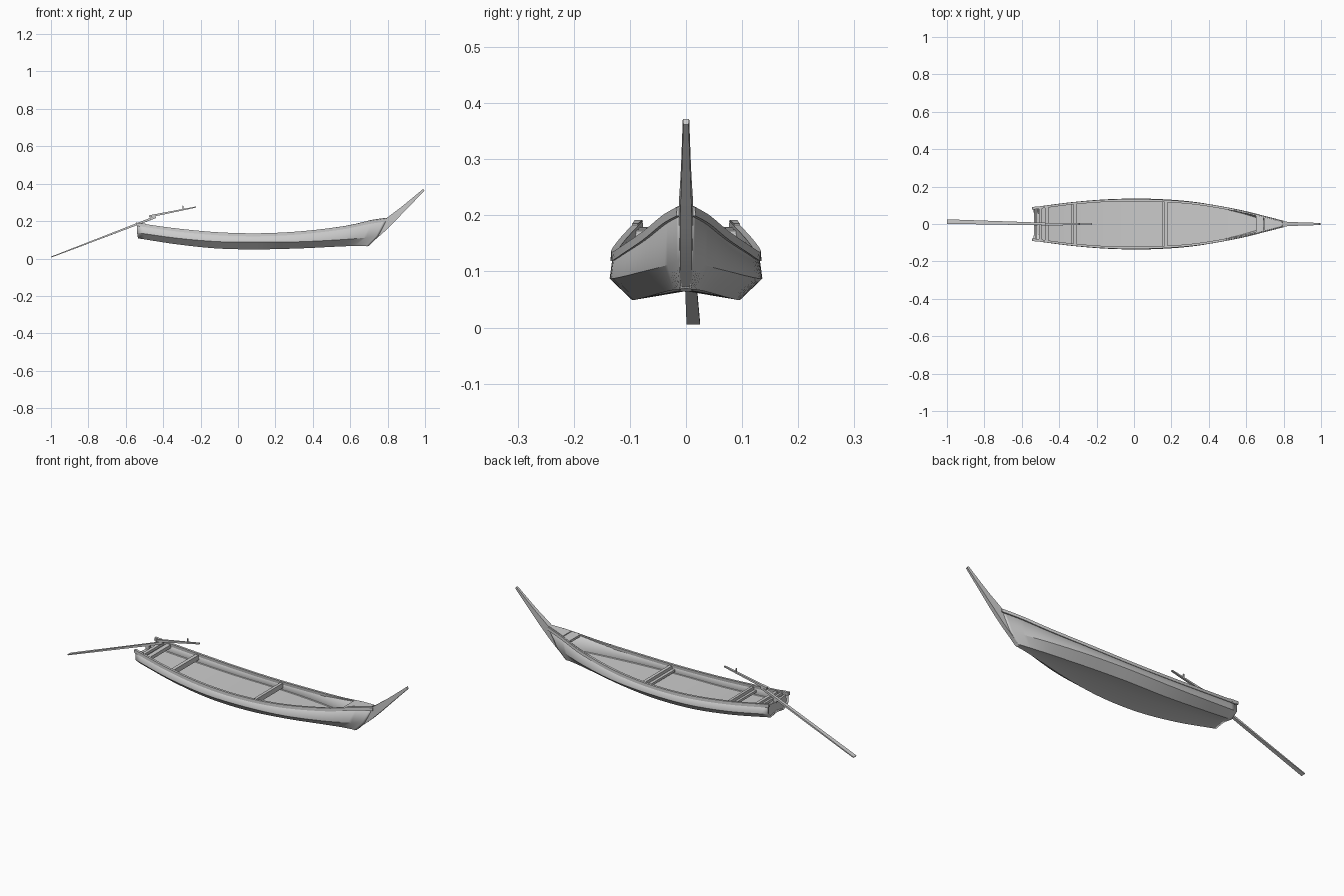
import bpy, bmesh, math
from mathutils import Vector

cube = bpy.data.objects.get("Cube")
if cube:
    bpy.data.objects.remove(cube)

wood = bpy.data.materials.new("grey_wood")
wood.use_nodes = True
GREY = (0.6, 0.6, 0.6, 1)
wood.diffuse_color = GREY
wood.node_tree.nodes["Principled BSDF"].inputs["Base Color"].default_value = GREY


def make_object(name, verts, faces, smooth=None):
    mesh = bpy.data.meshes.new(name)
    mesh.from_pydata([tuple(v) for v in verts], [], faces)
    bm = bmesh.new()
    bm.from_mesh(mesh)
    bmesh.ops.recalc_face_normals(bm, faces=bm.faces)
    bm.to_mesh(mesh)
    bm.free()
    mesh.materials.append(wood)
    obj = bpy.data.objects.new(name, mesh)
    bpy.context.collection.objects.link(obj)
    if smooth:
        bpy.ops.object.select_all(action='DESELECT')
        obj.select_set(True)
        bpy.context.view_layer.objects.active = obj
        bpy.ops.object.shade_smooth_by_angle(angle=math.radians(smooth))
    return obj


def loft(name, sections, closed=True, smooth=25):
    """Skin matching cross-sections; closed ones are capped at both ends."""
    n = len(sections[0])
    verts = [v for s in sections for v in s]
    faces = []
    for i in range(len(sections) - 1):
        for j in range(n if closed else n - 1):
            k = (j + 1) % n
            faces.append((i * n + j, i * n + k, (i + 1) * n + k, (i + 1) * n + j))
    if closed:
        faces.append(tuple(range(n)))
        faces.append(tuple(range(len(verts) - n, len(verts))))
    return make_object(name, verts, faces, smooth)


def spline(points, steps=6):
    """Catmull-Rom samples through the control points."""
    p = [Vector(q) for q in points]
    p = [2 * p[0] - p[1]] + p + [2 * p[-1] - p[-2]]
    out = []
    for i in range(1, len(p) - 2):
        a, b, c, d = p[i - 1:i + 3]
        for s in range(steps):
            t = s / steps
            out.append((2 * b + (c - a) * t + (2 * a - 5 * b + 4 * c - d) * t ** 2
                        + (3 * b - a - 3 * c + d) * t ** 3) / 2)
    return out + [p[-2]]


def at(line, x):
    """Point of a sampled line at a given x."""
    for a, b in zip(line, line[1:]):
        if x <= b.x:
            return a.lerp(b, (x - a.x) / (b.x - a.x))
    return line[-1]


def mirror(v):
    return Vector((v.x, -v.y, v.z))


def prism(name, outline, half_width):
    """Extrude a side outline of (x, z) points across the boat."""
    return loft(name, [[Vector((x, y, z)) for x, z in outline]
                       for y in (-half_width, half_width)], smooth=None)


def cross_beam(name, x, width, drop, depth):
    """Beam from side to side, its top a little under the sheer."""
    sections = []
    for px in (x - width / 2, x + width / 2):
        p = at(sheer, px)
        y, z = p.y - 0.004, p.z - drop
        sections.append([Vector((px, sy * y, sz)) for sy, sz in
                         ((-1, z), (1, z), (1, z - depth), (-1, z - depth))])
    return loft(name, sections, smooth=None)


def tapered_bar(name, start, end, size_a, size_b):
    """Four-sided bar whose sizes are (width, thickness) at each end."""
    start, end = Vector(start), Vector(end)
    axis = (end - start).normalized()
    side = axis.cross(Vector((0, 0, 1))).normalized()
    up = side.cross(axis)
    sections = [[c + side * (i * w / 2) + up * (j * h / 2)
                 for i, j in ((-1, -1), (1, -1), (1, 1), (-1, 1))]
                for c, (w, h) in ((start, size_a), (end, size_b))]
    return loft(name, sections, smooth=None)


# Guide lines of the left side, stern to bow
sheer = spline([(-.54, .085, .19), (-.32, .113, .16), (-.1, .128, .14), (.12, .127, .135),
                (.34, .110, .146), (.56, .072, .172), (.70, .038, .20), (.8, .012, .215)])
chine = spline([(-.54, .088, .138), (-.32, .118, .108), (-.1, .134, .09), (.12, .134, .087),
                (.34, .116, .09), (.54, .076, .1), (.67, .038, .11), (.75, .012, .12)])
bottom = spline([(-.535, .055, .108), (-.32, .08, .075), (-.1, .094, .053), (.12, .094, .049),
                 (.33, .072, .054), (.52, .04, .063), (.62, .022, .067), (.70, .01, .068)])

# Hull shell: upper strakes, lower strakes and slightly hollow bottom
sections = []
for s, c, b in zip(sheer, chine, bottom):
    keel = Vector((b.x, 0, b.z + 0.17 * b.y))
    sections.append([s, c, b, keel, mirror(b), mirror(c), mirror(s)])
hull = loft("hull", sections, closed=False)
shell = hull.modifiers.new("plank_thickness", 'SOLIDIFY')
shell.thickness = 0.007
shell.offset = -1

# Floor boards at the height of the chine
floor_line = [p for p in chine if -0.53 < p.x < 0.71]
loft("floor_boards", [[Vector((p.x, k * (p.y - 0.005), p.z)) for k in (-1, 1)]
                      for p in floor_line], closed=False)

# Rub rails along the outside of the sheer
for side in (1, -1):
    rail = []
    for p in sheer:
        rail.append([Vector((p.x, side * (p.y + dy), p.z + dz)) for dy, dz in
                     ((-.008, 0), (.004, 0), (.005, -.016), (-.006, -.016))])
    loft("left_rub_rail" if side == 1 else "right_rub_rail", rail)

# Raked stem with its curved prow
prow_front = spline([(.69, 0, .064), (.77, 0, .132), (.83, 0, .19), (.917, 0, .28), (.997, 0, .362)], 4)
prow_back = spline([(.66, 0, .075), (.73, 0, .15), (.79, 0, .212), (.875, 0, .277), (.99, 0, .372)], 4)
stem = []
for f, b in zip(prow_front, prow_back):
    w = 0.013 if f.z < 0.2 else 0.013 - (f.z - 0.2) * 0.045
    across = Vector((0, w, 0))
    stem.append([f + across * .8, f - across * .8, b - across, b + across])
loft("stem", stem)

# Foredeck and the thwart behind it
deck = []
for x in (.695, .74, .79):
    p = at(sheer, x)
    deck.append([Vector((x, k * (p.y - .003), p.z + dz))
                 for k, dz in ((-1, .004), (1, .004), (1, -.006), (-1, -.006))])
loft("foredeck", deck, smooth=None)
cross_beam("bow_thwart", .672, .042, -.002, .012)

# Cross beams
cross_beam("middle_beam", .172, .016, .008, .026)
cross_beam("middle_beam_ledge", .157, .016, .024, .012)
cross_beam("aft_beam", -.315, .016, .008, .026)
cross_beam("aft_beam_ledge", -.33, .016, .024, .012)
cross_beam("stern_beam_front", -.467, .02, .006, .018)
cross_beam("stern_beam_middle", -.5, .014, .006, .014)

# Transom, closing the stern a little inside the plank ends
transom = []
for x in (-.53, -.518):
    s, c, b = (at(line, x) for line in (sheer, chine, bottom))
    half = [Vector((x, s.y - .005, s.z - .012)), Vector((x, c.y - .005, c.z)),
            Vector((x, b.y, b.z + .004))]
    keel = Vector((x, 0, b.z + .011))
    sag = Vector((x, 0, s.z - .02))
    transom.append(half + [keel] + [mirror(v) for v in reversed(half)] + [sag])
loft("transom", transom, smooth=None)

# Plank ends rising at both stern corners
for side in (1, -1):
    tapered_bar("left_stern_cap" if side == 1 else "right_stern_cap",
                (-.545, side * .084, .184), (-.49, side * .091, .179), (.014, .016), (.01, .012))

# Sculling oar: long blade, bent-up handle, peg and its rest on the transom
tapered_bar("oar_blade", (-.998, .013, .008), (-.44, -.001, .222), (.024, .005), (.013, .012))
tapered_bar("oar_handle", (-.475, -.001, .225), (-.225, 0, .275), (.014, .012), (.009, .006))
prism("oar_peg", [(-.297, .262), (-.291, .262), (-.293, .283), (-.297, .283)], .003)
prism("oar_rest", [(-.535, .168), (-.515, .168), (-.515, .188), (-.535, .182)], .009)
